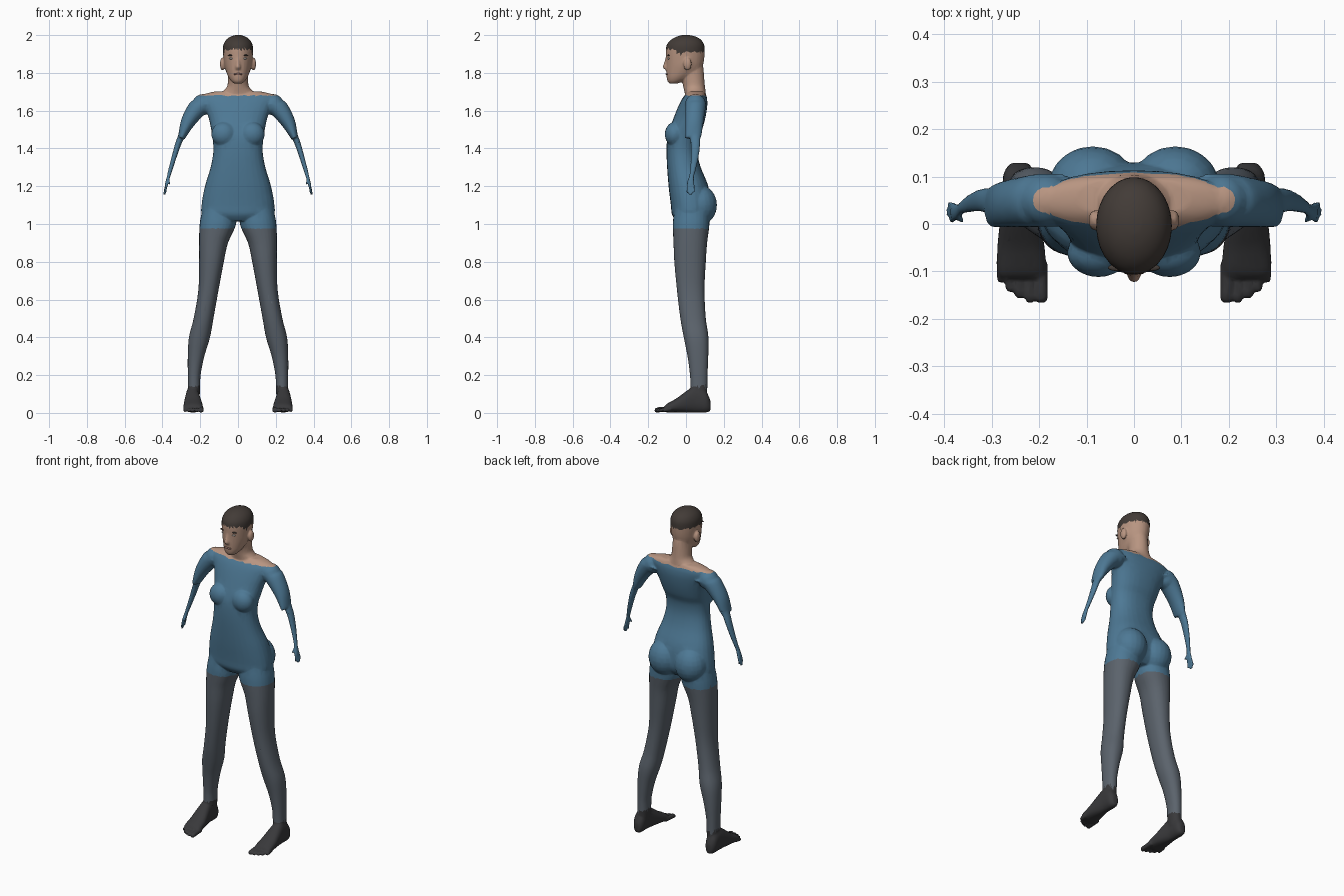
import bpy, bmesh
from math import cos, sin, pi, copysign
from mathutils import Vector, Matrix

X, Y, Z = Vector((1, 0, 0)), Vector((0, 1, 0)), Vector((0, 0, 1))
body = bmesh.new()


def loft(bm, rings, u, v, n=28, p=2.0, s=1, sub=4):
    """Closed smooth loft; each ring = (x, y, z, half size along u, half size along v)."""
    R = [Vector(r) for r in rings]
    path = []
    for i in range(len(R) - 1):
        a, b, c, d = R[max(i - 1, 0)], R[i], R[i + 1], R[min(i + 2, len(R) - 1)]
        for k in range(sub):
            t = k / sub
            path.append(0.5 * (2 * b + (c - a) * t + (2 * a - 5 * b + 4 * c - d) * t * t
                               + (3 * b - a - 3 * c + d) * t ** 3))
    path.append(R[-1])
    loops = []
    for r in path:
        ring = []
        for k in range(n):
            ca, sa = cos(2 * pi * k / n), sin(2 * pi * k / n)
            q = (Vector(r[:3]) + u * (r[3] * copysign(abs(ca) ** (2 / p), ca))
                 + v * (r[4] * copysign(abs(sa) ** (2 / p), sa)))
            ring.append(bm.verts.new((q.x * s, q.y, q.z)))
        loops.append(ring)
    for a, b in zip(loops, loops[1:]):
        for k in range(n):
            bm.faces.new((a[k], a[(k + 1) % n], b[(k + 1) % n], b[k]))
    bm.faces.new(loops[0])
    bm.faces.new(loops[-1])


def column(bm, rows, p=2.0, s=1):
    """Upright loft from rows of (z, x0, x1, y0, y1)."""
    loft(bm, [((a + b) / 2, (c + d) / 2, z, (b - a) / 2, (d - c) / 2)
              for z, a, b, c, d in rows], X, Y, p=p, s=s)


def blob(bm, c, r):
    m = Matrix.Translation(c) @ Matrix.Diagonal((*r, 1))
    bmesh.ops.create_uvsphere(bm, u_segments=20, v_segments=12, radius=1, matrix=m)


def material(name, col):
    m = bpy.data.materials.new(name)
    m.diffuse_color = (*col, 1)
    return m


def add_object(name, bm, mat):
    me = bpy.data.meshes.new(name)
    for f in bm.faces:
        f.smooth = True
        f.material_index = 0
    bm.to_mesh(me)
    me.materials.append(mat)
    ob = bpy.data.objects.new(name, me)
    bpy.context.collection.objects.link(ob)
    return ob


# Torso
column(body, [(z, -w, w, a, b) for z, w, a, b in [
    (1.015, .10, -.05, .09), (1.05, .185, -.074, .12), (1.1, .193, -.08, .13),
    (1.2, .175, -.092, .118), (1.3, .145, -.1, .078), (1.38, .131, -.103, .06),
    (1.45, .134, -.1, .064), (1.5, .142, -.088, .085), (1.56, .155, -.066, .102),
    (1.62, .178, -.042, .112), (1.66, .198, -.022, .112), (1.685, .185, -.004, .106),
    (1.702, .12, .012, .098)]], p=2.3)

# Neck
column(body, [(z, -w, w, a, b) for z, w, a, b in [
    (1.66, .1, 0, .105), (1.70, .08, -.008, .104), (1.73, .057, -.015, .1),
    (1.78, .053, -.025, .096), (1.83, .05, -.03, .092)]])

# Head and nose
column(body, [(z, -w, w, a, b) for z, w, a, b in [
    (1.743, .02, -.085, -.05), (1.756, .036, -.098, -.01), (1.78, .052, -.103, .03),
    (1.81, .064, -.105, .075), (1.84, .072, -.105, .09), (1.88, .077, -.106, .097),
    (1.92, .08, -.107, .099), (1.95, .077, -.101, .096), (1.975, .063, -.08, .08),
    (1.992, .04, -.05, .052), (2.0, .015, -.02, .02)]])
loft(body, [(0, -.1, 1.885, .007, .007), (0, -.104, 1.85, .01, .013),
            (0, -.105, 1.832, .015, .019), (0, -.101, 1.818, .014, .012)], X, Y, n=12)

arm_v = Vector((.9, 0, .43))
for s in (1, -1):
    # Ears, shoulders, chest and buttocks
    blob(body, (s * .082, .008, 1.847), (.014, .022, .034))
    blob(body, (s * .185, .05, 1.632), (.057, .056, .056))
    blob(body, (s * .075, -.06, 1.475), (.066, .052, .065))
    blob(body, (s * .087, .074, 1.1), (.095, .09, .105))
    # Legs
    column(body, [
        (1.08, .02, .188, -.06, .12), (1.0, .01, .203, -.07, .124),
        (.9, .053, .206, -.066, .112), (.8, .075, .206, -.062, .105),
        (.65, .103, .21, -.048, .098), (.5, .13, .235, -.03, .105),
        (.4, .148, .26, -.012, .119), (.3, .178, .266, .008, .118),
        (.2, .198, .266, .021, .114), (.13, .2, .266, .024, .113),
        (.07, .205, .27, .03, .11)], p=2.2, s=s)
    # Feet and toes
    loft(body, [(.241, .129, .038, .018, .028), (.242, .105, .058, .033, .056),
                (.242, .05, .072, .035, .07), (.24, 0, .058, .043, .056),
                (.238, -.05, .04, .05, .037), (.237, -.1, .026, .052, .023),
                (.237, -.115, .02, .045, .014)], X, Z, p=2.3, s=s)
    for x, tip, r in [(.195, -.166, .014), (.219, -.166, .0105), (.241, -.157, .0105),
                      (.261, -.144, .01), (.28, -.124, .01)]:
        loft(body, [(x, -.08, .02, r, r), (x, tip + .02, .016, r, r),
                    (x, tip + .005, .013, r * .95, r * .85), (x, tip, .012, r * .5, r * .5)],
             X, Z, n=12, s=s)
    # Upper arms with blunt sleeve ends
    loft(body, [(.15, .05, 1.635, .055, .05), (.195, .05, 1.628, .056, .055),
                (.235, .046, 1.585, .053, .047), (.27, .042, 1.53, .049, .036),
                (.293, .038, 1.475, .045, .023), (.3, .036, 1.455, .041, .018)],
         Y, arm_v, s=s)
    # Forearms and palms
    loft(body, [(.29, .045, 1.49, .03, .018), (.318, .05, 1.42, .025, .016),
                (.341, .045, 1.345, .02, .013), (.36, .036, 1.28, .014, .011),
                (.368, .029, 1.25, .014, .009), (.377, .026, 1.215, .018, .009),
                (.381, .025, 1.2, .015, .008)], Y, arm_v, n=16, s=s)
    # Fingers and thumb
    for y, ty, tx, tz in [(.012, .006, .385, 1.165), (.021, .019, .391, 1.153),
                          (.03, .03, .392, 1.155), (.039, .042, .39, 1.168)]:
        loft(body, [(.378, y, 1.21, .006, .007), (tx, ty, tz, .005, .006)], Y, arm_v, n=8, s=s)
    loft(body, [(.368, .018, 1.24, .007, .007), (.361, .004, 1.208, .005, .006)],
         Y, arm_v, n=8, s=s)

# Fuse the parts into one skin
bmesh.ops.recalc_face_normals(body, faces=body.faces)
raw = add_object("body_source", body, material("source", (.5, .5, .5)))
mod = raw.modifiers.new("fuse", 'REMESH')
mod.mode, mod.voxel_size = 'VOXEL', .005
mod = raw.modifiers.new("soften", 'SMOOTH')
mod.factor, mod.iterations = .5, 4
mod = raw.modifiers.new("reduce", 'DECIMATE')
mod.ratio = .11
fused = bpy.data.meshes.new_from_object(raw.evaluated_get(bpy.context.evaluated_depsgraph_get()))
bpy.data.objects.remove(raw)


def zone(c):
    """Which garment or body region a face belongs to."""
    if c.z < .14:
        return "feet"
    if c.z < .98:
        return "trousers"
    if c.z < 1.68:
        return "shirt"
    hairline = 1.925 if c.y < -.05 else (1.895 if c.y < -.015 else 1.908)
    return "hair" if c.z > hairline else "skin_head_and_neck"


# Split the skin into coloured regions
colours = {"feet": (.04, .04, .043), "trousers": (.105, .125, .15), "shirt": (.075, .19, .3),
           "skin_head_and_neck": (.48, .3, .22), "hair": (.055, .044, .038)}
mats = {k: material(k, c) for k, c in colours.items()}
for name, mat in mats.items():
    bm = bmesh.new()
    bm.from_mesh(fused)
    drop = [f for f in bm.faces if zone(f.calc_center_median()) != name]
    bmesh.ops.delete(bm, geom=drop, context='FACES')
    add_object(name, bm, mat)

# Eyes, eyebrows and mouth
eyes, brows, mouth = bmesh.new(), bmesh.new(), bmesh.new()
for s in (1, -1):
    blob(eyes, (s * .034, -.092, 1.876), (.013, .006, .005))
    blob(brows, (s * .035, -.092, 1.893), (.02, .007, .004))
blob(mouth, (0, -.1, 1.793), (.024, .008, .006))
add_object("eyes", eyes, material("eye", (.7, .65, .6)))
add_object("eyebrows", brows, mats["hair"])
add_object("mouth", mouth, material("lips", (.3, .16, .13)))
